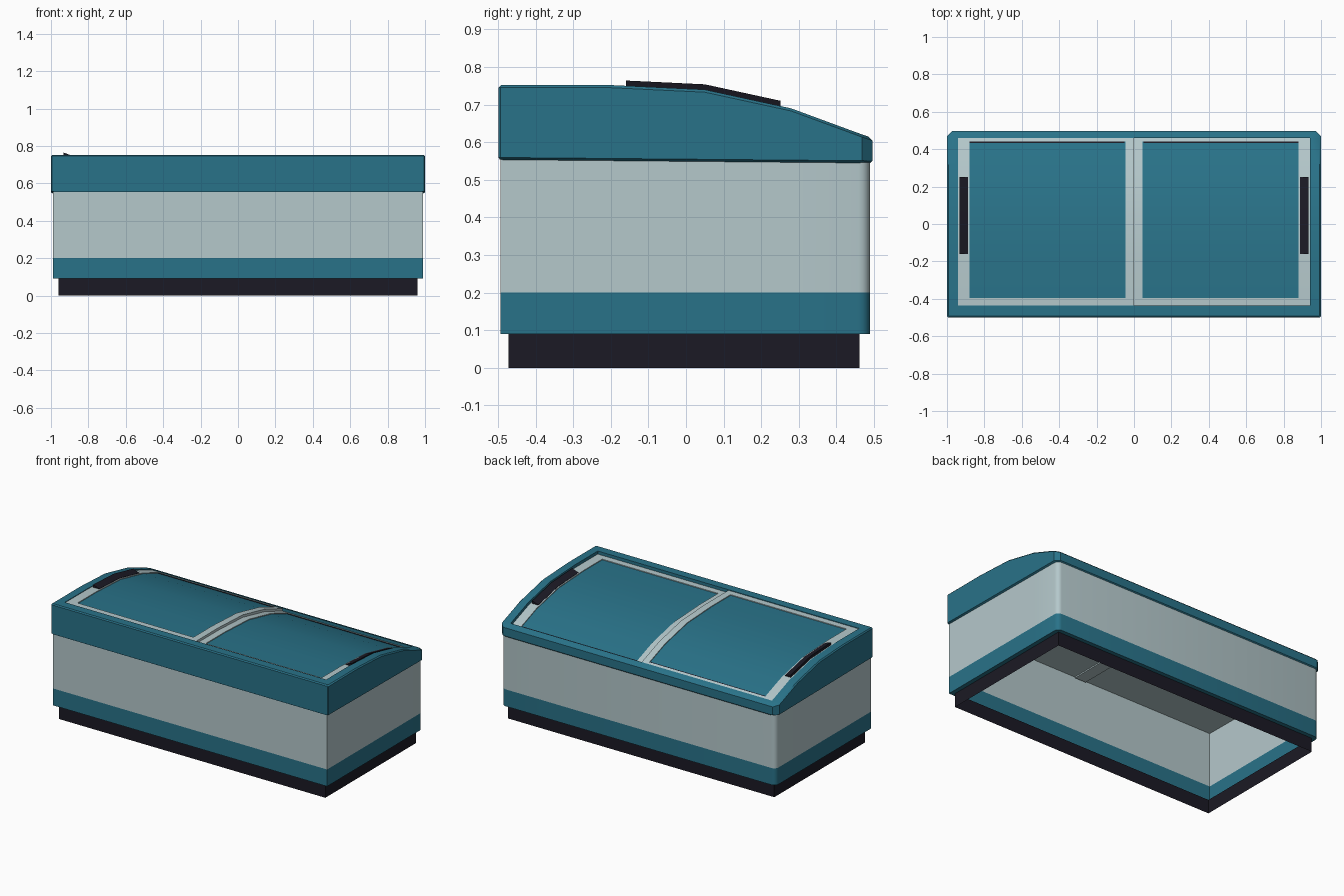
import bpy, bmesh, math

if "Cube" in bpy.data.objects:
    bpy.data.objects.remove(bpy.data.objects["Cube"])

def material(name, rgb):
    m = bpy.data.materials.new(name)
    m.diffuse_color = (*rgb, 1)
    m.use_nodes = True
    m.node_tree.nodes["Principled BSDF"].inputs["Base Color"].default_value = m.diffuse_color
    return m

TEAL = material("teal", (0.022, 0.17, 0.25))
GREY = material("light grey", (0.46, 0.58, 0.60))
DARK = material("near black", (0.011, 0.010, 0.018))

# Side profile of the lid top (y, z)
PROFILE = [(-0.5, 0.752), (-0.2, 0.752), (0.05, 0.74), (0.28, 0.69), (0.47, 0.62), (0.5, 0.61)]

def top(y):
    y = max(-0.5, min(0.5, y))
    for (a, za), (b, zb) in zip(PROFILE, PROFILE[1:]):
        if y <= b:
            return za + (zb - za) * (y - a) / (b - a)

def lip(y):
    return 0.55 - 0.009 * y

def finish(name, bm, mats, angle=30):
    me = bpy.data.meshes.new(name)
    bmesh.ops.recalc_face_normals(bm, faces=bm.faces)
    bm.to_mesh(me)
    bm.free()
    for m in mats:
        me.materials.append(m)
    ob = bpy.data.objects.new(name, me)
    bpy.context.collection.objects.link(ob)
    bpy.ops.object.select_all(action='DESELECT')
    ob.select_set(True)
    bpy.context.view_layer.objects.active = ob
    bpy.ops.object.shade_smooth_by_angle(angle=math.radians(angle))
    return ob

def outline(hx, y0, y1, back, front=0.0, rounded=False):
    """Footprint, right half front to back and mirrored; same count each call."""
    right = [(hx - front, y0), (hx, y0 + front)] if front else [(hx, y0)]
    right += [(hx, y) for y in (-0.2, 0.05, 0.28)]
    n = 4 if rounded else 1
    for i in range(n + 1):
        a = i / n * math.pi / 2
        right.append((hx - back + back * math.cos(a), y1 - back + back * math.sin(a)))
    return right + [(-x, y) for x, y in reversed(right)]

def loft(bm, rings, mats=None, cap=False):
    vr = [[bm.verts.new(p) for p in r] for r in rings]
    n = len(vr[0])
    for k, (a, b) in enumerate(zip(vr, vr[1:])):
        for i in range(n):
            j = (i + 1) % n
            f = bm.faces.new((a[i], a[j], b[j], b[i]))
            f.material_index = mats[k] if mats else 0
    if cap:
        bm.faces.new(vr[-1]).material_index = mats[-1]

def at(fp, z):
    return [(x, y, z(y) if callable(z) else z) for x, y in fp]

# Plinth: open skirt
bm = bmesh.new()
fp = outline(0.96, -0.472, 0.462, 0.001)
loft(bm, [at(fp, 0), at(fp, 0.09)])
finish("plinth", bm, [DARK])

# Cabinet: open below, ledge onto plinth, teal kick band, grey walls, closed top
bm = bmesh.new()
inner = outline(0.96, -0.472, 0.462, 0.02, rounded=True)
fp = outline(0.988, -0.494, 0.489, 0.03, rounded=True)
loft(bm, [at(inner, 0.09), at(fp, 0.09), at(fp, 0.2), at(fp, lip)], [0, 0, 1, 1], cap=True)
finish("cabinet", bm, [TEAL, GREY])

# Lid rim: curved ring with bevelled edges and an opening
bm = bmesh.new()
under = outline(0.989, -0.495, 0.49, 0.03, 0.005)
outer = outline(1.0, -0.499, 0.496, 0.028, 0.005)
bevel = outline(0.993, -0.492, 0.484, 0.028, 0.005)
hole = outline(0.942, -0.437, 0.46, 0.001, 0.001)
loft(bm, [at(under, lambda y: lip(y) - 0.001), at(outer, lambda y: lip(y) + 0.005),
          at(outer, lambda y: top(y) - 0.007), at(bevel, top), at(hole, top),
          at(hole, lambda y: top(y) - 0.05)])
finish("lid_rim", bm, [TEAL])

def slab(name, x0, x1, y0, y1, offset, thick, mat, tilt=0.0):
    """Bar or panel that follows the lid curve; tilt drops its edge nearest x = 0."""
    ys = [y0] + [y for y, _ in PROFILE if y0 < y < y1] + [y1]
    drop = {x0: tilt if abs(x0) < abs(x1) else 0, x1: tilt if abs(x1) < abs(x0) else 0}
    bm = bmesh.new()
    secs = [[bm.verts.new((x, y, top(y) + offset - d - drop[x])) for x, d in
             ((x0, thick), (x1, thick), (x1, 0), (x0, 0))] for y in ys]
    for a, b in zip(secs, secs[1:]):
        for i in range(4):
            j = (i + 1) % 4
            bm.faces.new((a[i], a[j], b[j], b[i]))
    bm.faces.new(secs[0])
    bm.faces.new(secs[-1])
    finish(name, bm, [mat])

# Two sliding covers, the left one running above the right one
for side, s, off in (("left", -1, -0.004), ("right", 1, -0.020)):
    def part(name, a, b, y0, y1, o, t, mat, tilt=0.0):
        slab(side + "_" + name, min(s * a, s * b), max(s * a, s * b), y0, y1, off + o, t, mat, tilt)
    part("outer_rail", 0.88, 0.942, -0.437, 0.46, 0, 0.022, GREY)
    part("centre_rail", 0.0, 0.045, -0.437, 0.46, 0, 0.022, GREY)
    part("front_rail", 0.045, 0.88, -0.437, -0.395, 0, 0.022, GREY)
    part("back_rail", 0.045, 0.88, 0.441, 0.46, 0, 0.022, GREY)
    part("glass", 0.045, 0.88, -0.395, 0.441, -0.005, 0.012, TEAL)
    part("gasket", 0.05, 0.88, 0.434, 0.441, -0.002, 0.005, DARK)
    part("handle", 0.888, 0.932, -0.16, 0.252, 0.018, 0.02, DARK, tilt=0.016)

# Centre bar under the cabinet top
bm = bmesh.new()
bmesh.ops.create_cube(bm, size=1)
for v in bm.verts:
    v.co = (v.co.x * 0.08, v.co.y * 0.97, 0.546 + v.co.z * 0.008)
finish("centre_bar", bm, [GREY])
